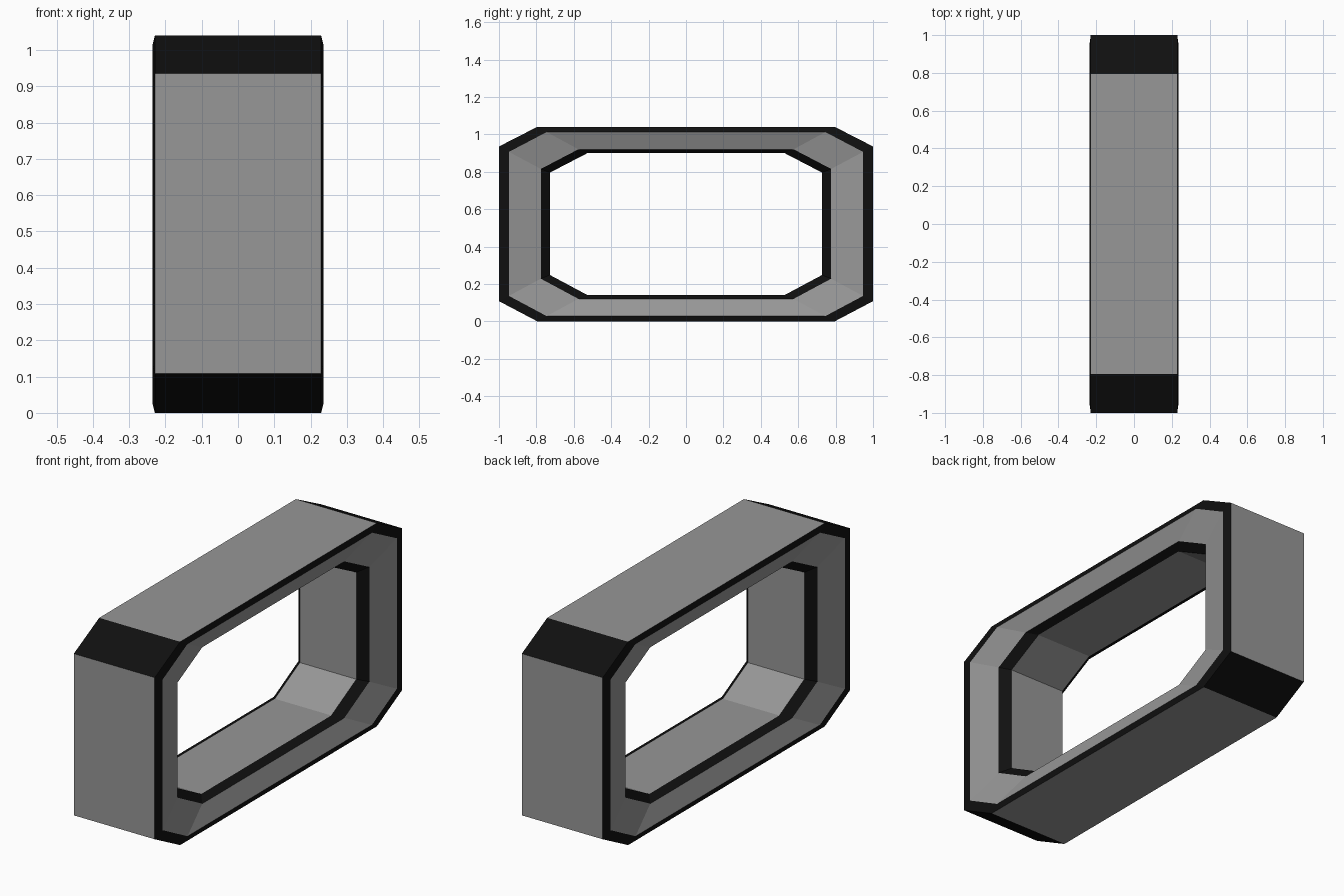
import bpy, bmesh

if "Cube" in bpy.data.objects:
    bpy.data.objects.remove(bpy.data.objects["Cube"])


def material(name, v):
    m = bpy.data.materials.new(name)
    m.diffuse_color = (v, v, v, 1)
    m.use_nodes = True
    m.node_tree.nodes["Principled BSDF"].inputs["Base Color"].default_value = m.diffuse_color
    return m


grey = material("mid grey", 0.31)
black = material("black", 0.005)

# Cross-section of the frame: x, half width, bottom, top,
# half width of the flat top, lower and upper corner heights
rings = [
    (0.229, 1.000, 0.000, 1.040, 0.795, 0.108, 0.935),  # outer edge
    (0.236, 0.947, 0.028, 1.012, 0.745, 0.136, 0.906),  # rim / panel
    (0.200, 0.776, 0.120, 0.920, 0.575, 0.228, 0.815),  # panel / inner rim
    (0.160, 0.728, 0.140, 0.900, 0.526, 0.248, 0.795),  # opening
]


def octagon(bm, side, ring):
    x, w, lo, hi, cw, clo, chi = ring
    pts = [(cw, lo), (w, clo), (w, chi), (cw, hi),
           (-cw, hi), (-w, chi), (-w, clo), (-cw, lo)]
    return [bm.verts.new((side * x, y, z)) for y, z in pts]


bm = bmesh.new()
loops = [octagon(bm, 1, r) for r in rings]
loops += [octagon(bm, -1, r) for r in reversed(rings)]

# Strips in order: rim, panel, inner rim, tunnel, inner rim, panel, rim, outer wall
strip_material = [1, 0, 1, 0, 1, 0, 1, 0]
for s in range(8):
    a, b = loops[s], loops[(s + 1) % 8]
    for i in range(8):
        j = (i + 1) % 8
        f = bm.faces.new((a[i], a[j], b[j], b[i]))
        f.material_index = strip_material[s]
        # slanted corners of the outer wall are black
        if s == 7 and i % 2 == 0:
            f.material_index = 1
bmesh.ops.recalc_face_normals(bm, faces=bm.faces)

mesh = bpy.data.meshes.new("octagonal_frame")
bm.to_mesh(mesh)
bm.free()
mesh.materials.append(grey)
mesh.materials.append(black)
obj = bpy.data.objects.new("octagonal_frame", mesh)
bpy.context.collection.objects.link(obj)
